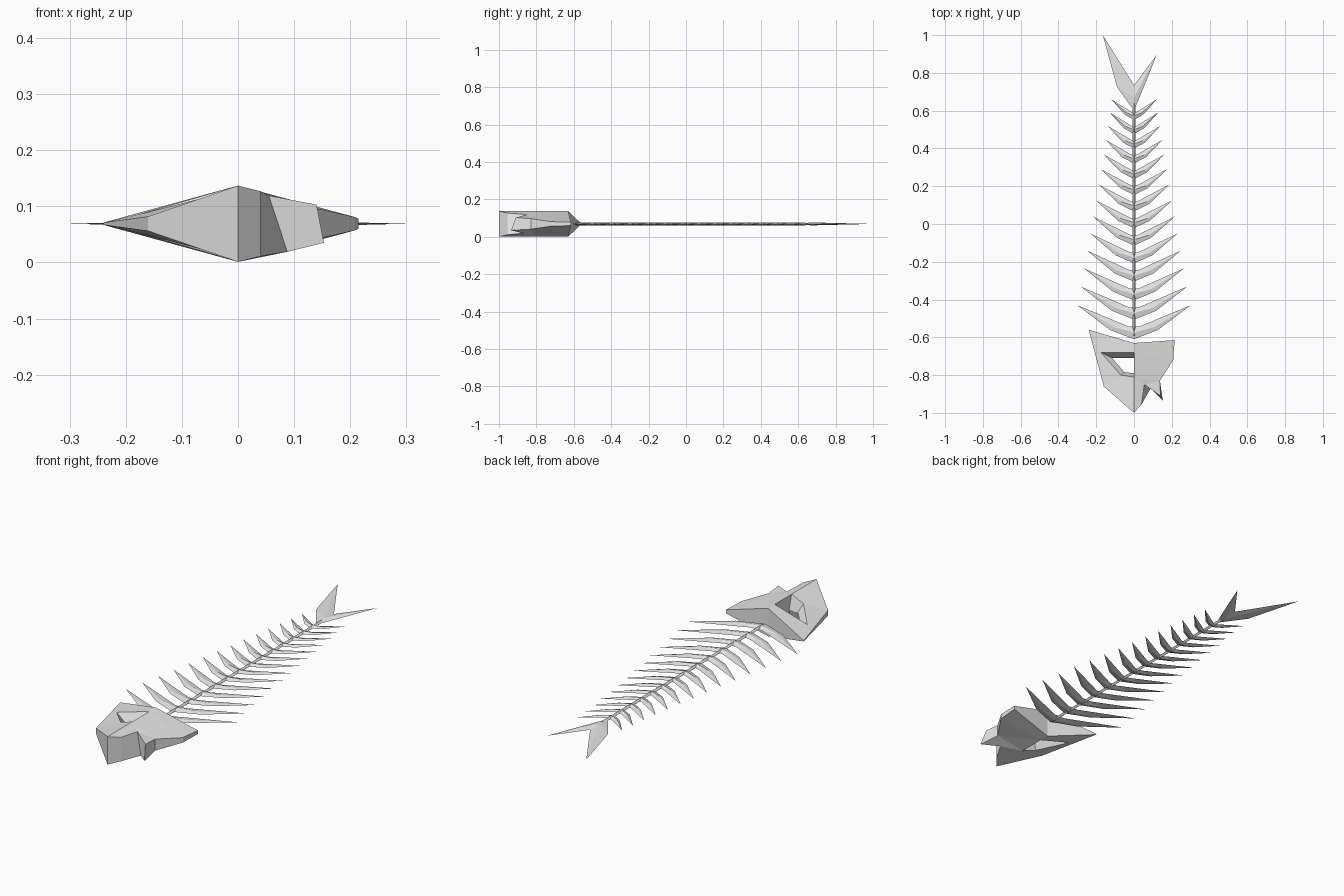
import bpy, bmesh

if "Cube" in bpy.data.objects:
    bpy.data.objects.remove(bpy.data.objects["Cube"])

ZC = 0.069  # height of the flat symmetry plane

bone = bpy.data.materials.new("bone_grey")
bone.diffuse_color = (0.8, 0.8, 0.8, 1)
bone.use_nodes = True
bone.node_tree.nodes["Principled BSDF"].inputs["Base Color"].default_value = bone.diffuse_color


def plate(name, parts):
    """Each part: points {key: (x, y, half_thickness[, low_x, low_y])},
    faces as key strings, walls as key loops. Built above and below ZC."""
    bm = bmesh.new()
    for pts, faces, walls in parts:
        up, low = {}, {}
        for k, p in pts.items():
            lx, ly = p[3:] if len(p) > 3 else p[:2]
            up[k] = bm.verts.new((p[0], p[1], ZC + p[2]))
            low[k] = bm.verts.new((lx, ly, ZC - p[2])) if p[2] > 0 else up[k]
        for f in faces:
            bm.faces.new([up[k] for k in f])
            bm.faces.new([low[k] for k in reversed(f)])
        for loop in walls:
            for a, b in zip(loop, loop[1:] + loop[:1]):
                vs = list(dict.fromkeys([up[a], low[a], low[b], up[b]]))
                if len(vs) > 2:
                    bm.faces.new(vs)
    bmesh.ops.recalc_face_normals(bm, faces=bm.faces)
    me = bpy.data.meshes.new(name)
    bm.to_mesh(me)
    bm.free()
    me.materials.append(bone)
    ob = bpy.data.objects.new(name, me)
    bpy.context.collection.objects.link(ob)
    return ob


# Skull: wedge-shaped plate with an eye opening; left half thins to an edge,
# right half carries the jaw notches. The opening narrows at mid height.
skull = {
    "A": (0, -1, 0.068), "B": (-0.16, -0.86, 0.013), "C": (-0.24, -0.56, 0.002),
    "D": (0, -0.63, 0.068), "F": (0.215, -0.615, 0.009), "E": (0.208, -0.72, 0.012),
    "S": (0.137, -0.83, 0.028), "T": (0.14, -0.91, 0.034, 0.153, -0.935),
    "N": (0.055, -0.85, 0.05, 0.088, -0.87), "M": (0.04, -0.955, 0.058),
    "h": (-0.175, -0.68, 0.017), "i": (-0.07, -0.80, 0.044),
    "j": (0, -0.81, 0.068), "k": (0, -0.68, 0.068),
    # waist of the eye opening
    "p": (-0.115, -0.71, 0.001), "q": (-0.05, -0.785, 0.001),
    "r": (0, -0.79, 0.001), "s": (0, -0.71, 0.001),
}
plate("skull", [(skull,
    ["ABij", "BChi", "CDkh", "AjNM", "NST", "jSN", "jkS", "kES", "kFE", "kDF",
     "hpqi", "iqrj", "rskj", "skhp"],
    ["ABCDFESTNM", "pqrs"])])

# Ribs: 14 pairs shrinking toward the tail, each with a low central ridge
ribs = []
for i in range(14):
    tip = -0.43 + 0.1 * i - 0.00124 * i * i
    w = 0.30 - 0.0185 * i + 0.00036 * i * i
    d = 0.18 - 0.0054 * i
    y = tip - d
    for s in (-1, 1):
        ribs.append(({
            "c": (0, y, 0), "m": (s * 0.42 * w, y + 0.27 * d, 0), "t": (s * w, tip, 0),
            "n": (s * 0.09 * w, y + 0.37 * d, 0), "e": (0, y + 0.37 * d, 0),
            "r": (0, y + 0.2 * d, 0.008), "k": (s * 0.36 * w, y + 0.36 * d, 0.005)},
            ["cmkr", "mtk", "tnk", "nerk"], []))
plate("ribs", ribs)

# Backbone: slim diamond-section rod
plate("backbone", [({
    "a": (-0.009, -0.59, 0), "b": (0, -0.59, 0.008), "c": (0.009, -0.59, 0),
    "d": (0.009, 0.64, 0), "e": (0, 0.64, 0.008), "f": (-0.009, 0.64, 0)},
    ["abef", "bcde", "abc", "def"], [])])

# Tail fin: uneven fork
plate("tail_fin", [({
    "a": (0, 0.6, 0), "b": (-0.09, 0.725, 0), "t": (-0.165, 1.0, 0),
    "c": (0, 0.735, 0), "u": (0.12, 0.895, 0), "d": (0.055, 0.733, 0),
    "r": (0, 0.67, 0.008)},
    ["abr", "btr", "tcr", "cur", "udr", "dar"], [])])
